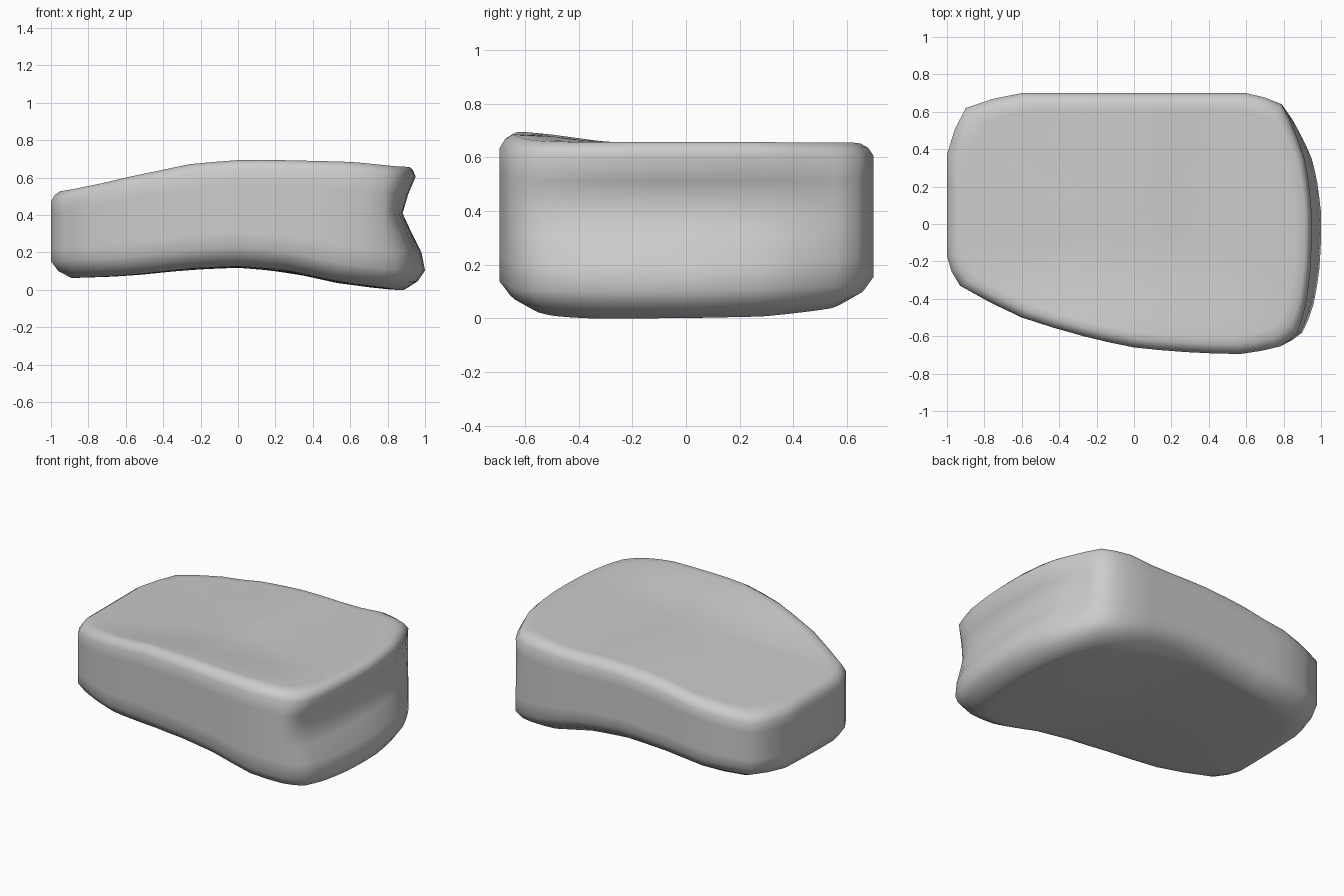
import bpy, bmesh

if "Cube" in bpy.data.objects:
    bpy.data.objects.remove(bpy.data.objects["Cube"])

# plan outline (x, y), counter-clockwise from the left end
outline = [(-1, .37), (-1, .1), (-1, -.17), (-.93, -.33), (-.6, -.5), (-.27, -.6),
           (0, -.66), (.28, -.685), (.57, -.695), (.78, -.655), (.9, -.58), (.96, -.43),
           (.99, -.25), (1, -.08), (1, .06), (.98, .22), (.95, .35), (.89, .48), (.79, .64),
           (.6, .7), (.3, .7), (0, .7), (-.3, .7), (-.6, .7), (-.9, .62)]
# underside and top heights along x
under = [(-1, .065), (-.9, .07), (-.6, .08), (-.25, .115), (0, .125), (.25, .105),
         (.57, .035), (.85, .005), (1, .015)]
crown = [(-1, .53), (-.9, .55), (-.6, .622), (-.25, .685), (.05, .705), (.6, .692),
         (.85, .668), (1, .66)]


def lerp(table, x):
    for (a, za), (b, zb) in zip(table, table[1:]):
        if x <= b:
            return za + (zb - za) * max(0, x - a) / (b - a)
    return table[-1][1]


def low(x, y):
    return lerp(under, x) + .05 * (y + .15) ** 2


def high(x, y):
    # shallow trough behind the raised front lip
    s = min(1, max(0, (y + .65) / .5))
    fade = min(1, max(0, (.9 - x) / .5)) * min(1, max(0, (x + 1) / .5))
    return lerp(crown, x) - .05 * s * s * (3 - 2 * s) * fade


def smoothed(pts):
    # one midpoint per segment, slightly bowed
    out, n = [], len(pts)
    for i in range(n):
        p0, p1, p2, p3 = (pts[(i + k) % n] for k in (-1, 0, 1, 2))
        out += [p1, tuple((9.6 * (b + c) - .6 * (a + d)) / 18
                          for a, b, c, d in zip(p0, p1, p2, p3))]
    return [(max(-1, min(1, x)), max(-.7, min(.7, y))) for x, y in out]


plan = smoothed(outline)
bm = bmesh.new()


def ring(inset, scale, groove, height):
    vs = []
    for x, y in plan:
        gx = x - groove * max(0, (x - .78) / .22)
        px, py = gx * (1 - inset) * scale, y * (1 - inset / .7) * scale
        vs.append(bm.verts.new((px, py, height(px, py))))
    return vs


def blend(t, bottom, top):
    return lambda x, y: (low(x, y) + bottom) * (1 - t) + (high(x, y) - top) * t


rings = [ring(.11, s, 0, low) for s in (.2, .4, .6, .8, .93, 1)]
rings += [ring(.04, 1, 0, blend(0, .04, 0)),
          ring(0, 1, 0, blend(0, .095, 0)),
          ring(0, 1, .02, blend(.2, .095, .055)),
          ring(0, 1, .075, blend(.42, .095, .055)),
          ring(0, 1, .12, blend(.62, .095, .055)),
          ring(0, 1, .09, blend(.82, .095, .055)),
          ring(0, 1, .05, blend(1, 0, .05)),
          ring(.02, 1, .045, blend(1, 0, .018))]
rings += [ring(.05, s, .035, high) for s in (1, .94, .8, .6, .4, .2)]

# skin between rings, then close the caps
n = len(plan)
for a, b in zip(rings, rings[1:]):
    for i in range(n):
        j = (i + 1) % n
        bm.faces.new((a[i], a[j], b[j], b[i]))
for r, f in ((rings[0], low), (rings[-1], high)):
    c = bm.verts.new((0, 0, f(0, 0)))
    for i in range(n):
        bm.faces.new((c, r[i], r[(i + 1) % n]))
bmesh.ops.recalc_face_normals(bm, faces=bm.faces)
for f in bm.faces:
    f.smooth = True

# rest on the ground
lowest = min(v.co.z for v in bm.verts)
bmesh.ops.translate(bm, verts=bm.verts, vec=(0, 0, -lowest))

mesh = bpy.data.meshes.new("cushion_block")
bm.to_mesh(mesh)
bm.free()
bpy.context.collection.objects.link(bpy.data.objects.new("cushion_block", mesh))
